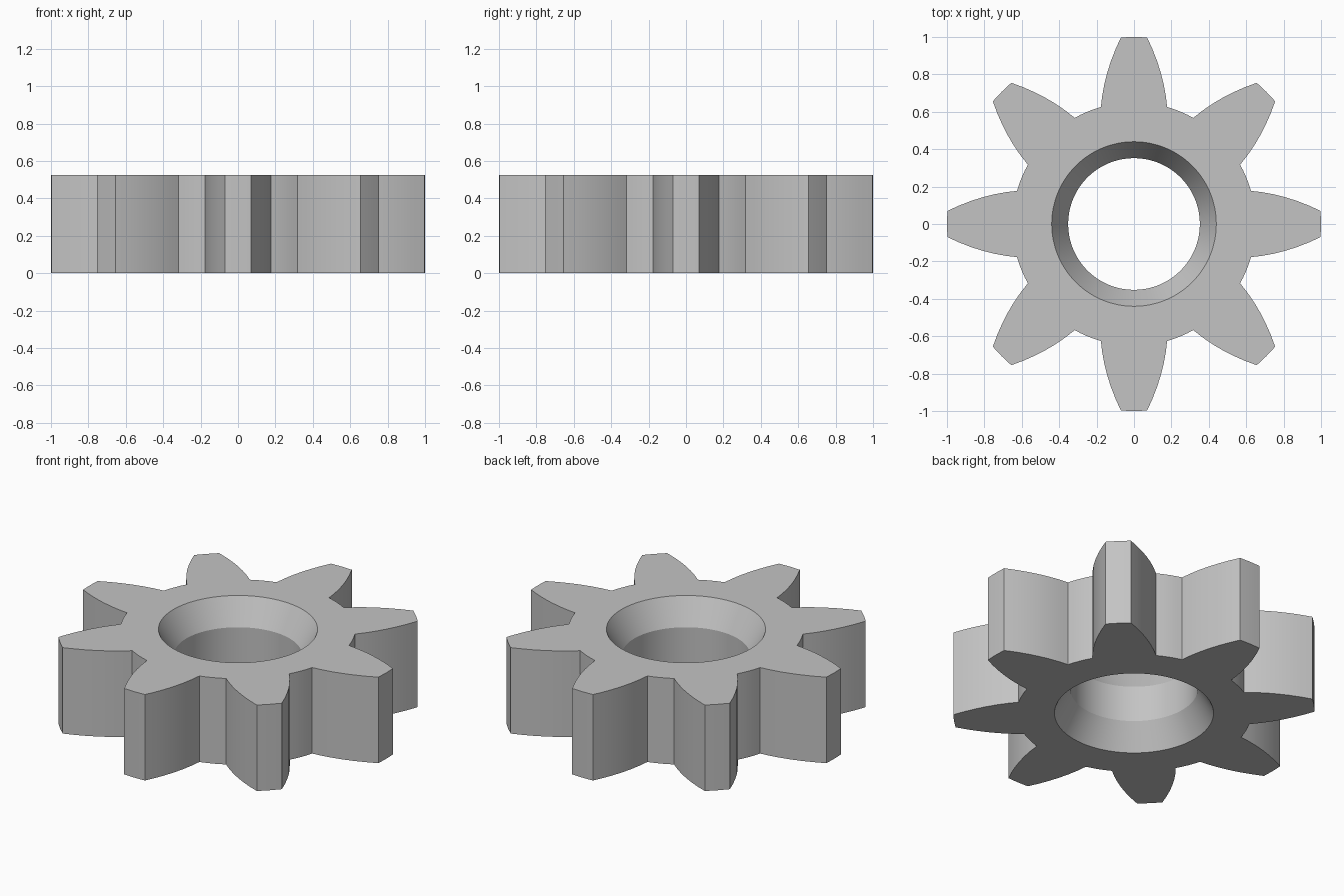
import bpy
import bmesh
from math import atan2, cos, hypot, pi, radians, sin

default_cube = bpy.data.objects.get("Cube")
if default_cube:
    bpy.data.objects.remove(default_cube, do_unlink=True)

TEETH = 8
HEIGHT = 0.525
TIP_R, ROOT_R = 1.0, 0.65
BORE_R, RIM_R, CHAMFER = 0.352, 0.44, 0.153
FLANK_STEPS, TIP_STEPS, VALLEY_STEPS = 6, 2, 4
STEPS = 2 * FLANK_STEPS + TIP_STEPS + VALLEY_STEPS
ROOT_HALF, TIP_HALF, BULGE = 0.177, 0.07, 0.019


def flank(t):
    """Polar point on the curved tooth side, t = 0 at the root, 1 at the tip."""
    root_u = (ROOT_R ** 2 - ROOT_HALF ** 2) ** 0.5
    tip_u = (TIP_R ** 2 - TIP_HALF ** 2) ** 0.5
    u = root_u + (tip_u - root_u) * t
    w = ROOT_HALF + (TIP_HALF - ROOT_HALF) * t + 4 * BULGE * t * (1 - t)
    return hypot(u, w), atan2(w, u)


def tooth():
    """One tooth and the valley after it, as (radius, angle)."""
    side = [flank(i / FLANK_STEPS) for i in range(FLANK_STEPS + 1)]
    root_a, tip_a = side[0][1], side[-1][1]
    points = [(r, -a) for r, a in side]
    points += [(TIP_R, tip_a * (2 * i / TIP_STEPS - 1)) for i in range(1, TIP_STEPS)]
    points += side[::-1]
    gap = 2 * pi / TEETH - 2 * root_a
    points += [(ROOT_R, root_a + gap * i / VALLEY_STEPS) for i in range(1, VALLEY_STEPS)]
    return points


# Outlines of the gear and of its round hole, with matching point counts
outline = [(r, a + k * 2 * pi / TEETH) for k in range(TEETH) for r, a in tooth()]
count = len(outline)
start = -(FLANK_STEPS + TIP_STEPS / 2)


def circle(radius):
    return [(radius, (i + start) * 2 * pi / count) for i in range(count)]


# Closed section: toothed wall, top face, chamfer, bore, chamfer, bottom face
bm = bmesh.new()
section = [
    (outline, 0), (outline, HEIGHT),
    (circle(RIM_R), HEIGHT), (circle(BORE_R), HEIGHT - CHAMFER),
    (circle(BORE_R), CHAMFER), (circle(RIM_R), 0),
]
rings = [[bm.verts.new((r * cos(a), r * sin(a), z)) for r, a in loop]
         for loop, z in section]
for k, ring in enumerate(rings):
    following = rings[(k + 1) % len(rings)]
    for i in range(count):
        j = (i + 1) % count
        bm.faces.new((ring[i], ring[j], following[j], following[i]))
bmesh.ops.recalc_face_normals(bm, faces=bm.faces)

mesh = bpy.data.meshes.new("gear_wheel")
bm.to_mesh(mesh)
bm.free()
gear = bpy.data.objects.new("gear_wheel", mesh)
bpy.context.collection.objects.link(gear)

# Plain grey finish
grey = bpy.data.materials.new("plain_grey")
grey.use_nodes = True
colour = (0.55, 0.55, 0.55, 1)
grey.diffuse_color = colour
grey.node_tree.nodes["Principled BSDF"].inputs["Base Color"].default_value = colour
mesh.materials.append(grey)

# Smooth curves, crisp edges
bpy.ops.object.select_all(action="DESELECT")
gear.select_set(True)
bpy.context.view_layer.objects.active = gear
bpy.ops.object.shade_smooth_by_angle(angle=radians(20))
